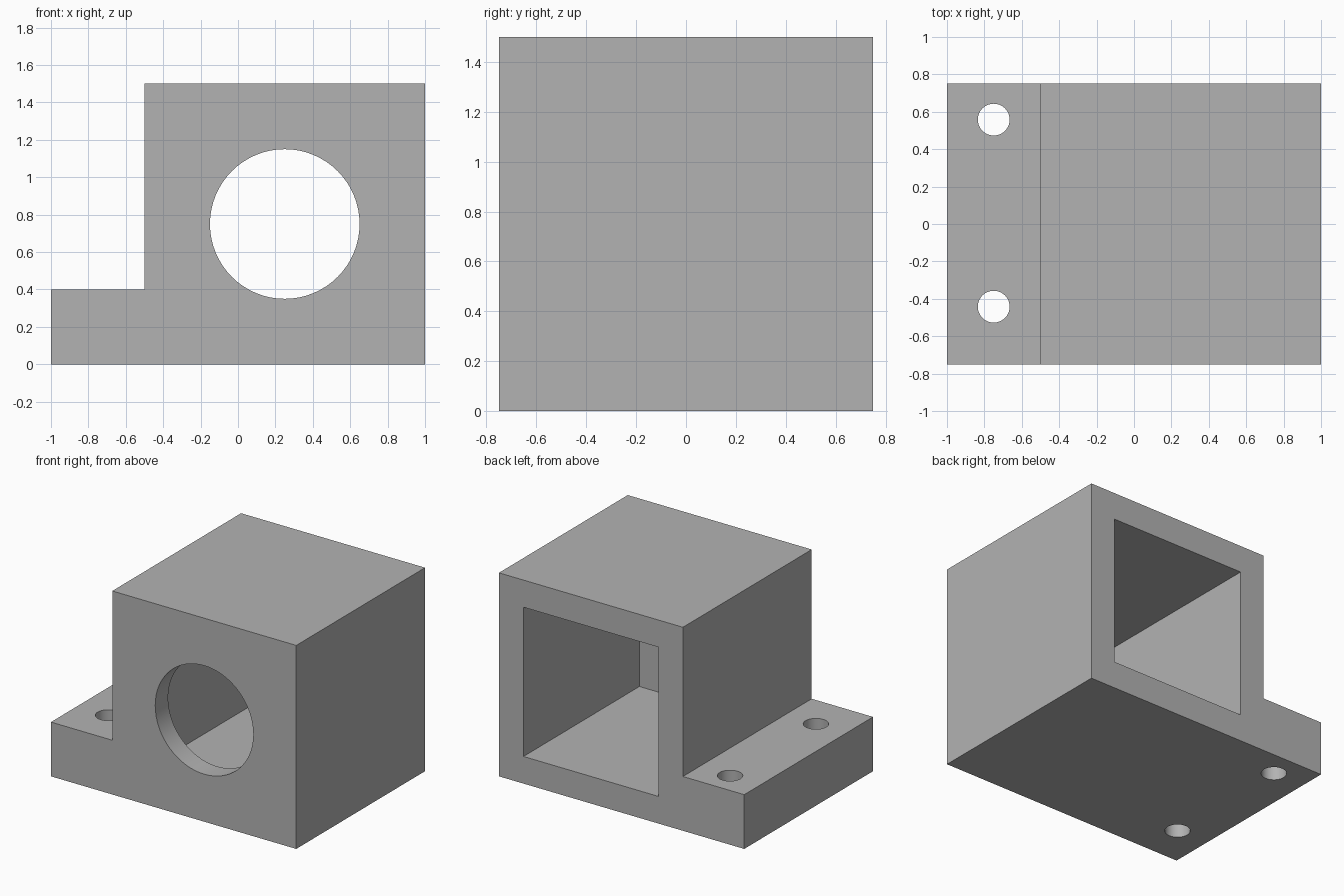
import bpy
import bmesh
import math

cube = bpy.data.objects.get("Cube")
if cube:
    bpy.data.objects.remove(cube, do_unlink=True)

GREY = (0.45, 0.45, 0.45, 1.0)
grey = bpy.data.materials.new("plain grey")
grey.use_nodes = True
grey.diffuse_color = GREY
grey.node_tree.nodes["Principled BSDF"].inputs["Base Color"].default_value = GREY

DEPTH = 1.5
HALF = DEPTH / 2
WALL = 0.15


def link(name, bm):
    mesh = bpy.data.meshes.new(name)
    bmesh.ops.recalc_face_normals(bm, faces=bm.faces)
    bm.to_mesh(mesh)
    bm.free()
    mesh.materials.append(grey)
    obj = bpy.data.objects.new(name, mesh)
    bpy.context.collection.objects.link(obj)
    return obj


def extrude_profile(name, points, y0, y1):
    """Prism from an x-z outline, running from y0 to y1."""
    bm = bmesh.new()
    face = bm.faces.new([bm.verts.new((x, y0, z)) for x, z in points])
    grown = bmesh.ops.extrude_face_region(bm, geom=[face])["geom"]
    verts = [v for v in grown if isinstance(v, bmesh.types.BMVert)]
    bmesh.ops.translate(bm, verts=verts, vec=(0, y1 - y0, 0))
    return link(name, bm)


def cylinder(name, centre, radius, length, tilt=0.0):
    bm = bmesh.new()
    bmesh.ops.create_cone(bm, cap_ends=True, segments=64, radius1=radius,
                          radius2=radius, depth=length)
    obj = link(name, bm)
    obj.location = centre
    obj.rotation_euler.x = tilt
    return obj


def cut(target, cutter):
    cutter.hide_render = True
    mod = target.modifiers.new(cutter.name, 'BOOLEAN')
    mod.operation = 'DIFFERENCE'
    mod.solver = 'EXACT'
    mod.object = cutter
    bpy.context.view_layer.objects.active = target
    bpy.ops.object.modifier_apply(modifier=mod.name)
    bpy.data.objects.remove(cutter, do_unlink=True)


# Block with a low mounting flange on one side
housing = extrude_profile("housing", [(-1, 0), (1, 0), (1, 1.5), (-0.5, 1.5),
                                      (-0.5, 0.4), (-1, 0.4)], -HALF, HALF)

# Square pocket open at the back, leaving a front wall
cut(housing, extrude_profile("pocket", [(-0.3, 0.2), (0.8, 0.2), (0.8, 1.3),
                                        (-0.3, 1.3)], -HALF + WALL, HALF + 0.2))

# Round opening through the front wall
cut(housing, cylinder("front_opening", (0.25, -HALF, 0.75), 0.4, 0.6, math.pi / 2))

# Two bolt holes through the flange
for y in (-0.442, 0.558):
    cut(housing, cylinder("bolt_hole", (-0.75, y, 0.2), 0.085, 1))

# Smooth hole walls with sharp rims
bpy.ops.object.select_all(action='DESELECT')
housing.select_set(True)
bpy.context.view_layer.objects.active = housing
bpy.ops.object.shade_smooth_by_angle(angle=math.radians(30))
